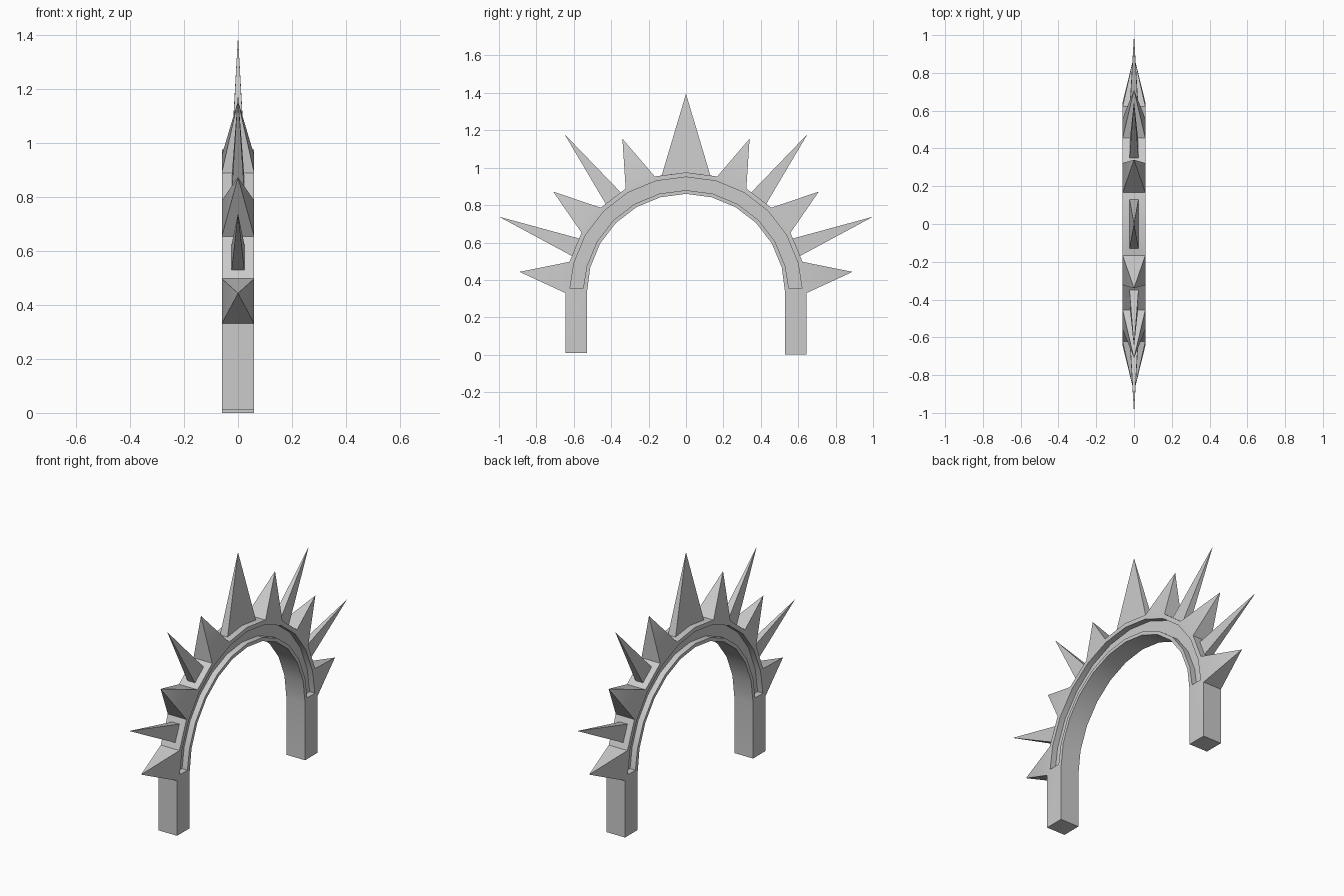
import bpy, bmesh
from math import sin, cos, radians

if "Cube" in bpy.data.objects:
    bpy.data.objects.remove(bpy.data.objects["Cube"])

CZ = 0.33                      # height of the arch centre
RO, RI = 0.645, 0.53           # outer and inner radius
GO, GI = 0.62, 0.55            # groove radii
HX, FX = 0.06, 0.026           # half thickness, groove floor offset
GROOVE_END = 0.355
ANGLES = [-90 + 15 * i for i in range(13)]

bm = bmesh.new()


def polar(r, deg, x):
    a = radians(deg)
    return (x, r * sin(a), CZ + r * cos(a))


def face(*verts):
    return bm.faces.new(verts)


def ring(r, x, groove=False):
    verts = [bm.verts.new(polar(r, a, x)) for a in ANGLES]
    if groove:
        verts[0].co.z = verts[-1].co.z = GROOVE_END
    return verts


# Side faces with a sunken groove on each
outer, inner = {}, {}
for s in (-1, 1):
    outer[s], inner[s] = ring(RO, s * HX), ring(RI, s * HX)
    strips = [outer[s], ring(GO, s * HX, True), ring(GO, s * FX, True),
              ring(GI, s * FX, True), ring(GI, s * HX, True), inner[s]]
    for a, b in zip(strips, strips[1:]):
        for i in range(12):
            face(a[i], a[i + 1], b[i + 1], b[i])
    for e in (0, 12):
        face(*[strips[k][e] for k in (1, 2, 3, 4)])
        face(*[strips[k][e] for k in (0, 1, 4, 5)])

# Underside of the arch
for i in range(12):
    face(inner[-1][i], inner[-1][i + 1], inner[1][i + 1], inner[1][i])

# Straight legs
for e, foot_z in ((0, 0.01), (12, 0.0)):
    top = [outer[-1][e], outer[1][e], inner[1][e], inner[-1][e]]
    foot = [bm.verts.new((v.co.x, v.co.y, foot_z)) for v in top]
    for k in range(4):
        n = (k + 1) % 4
        if k != 1 and k != 3:
            face(top[k], top[n], foot[n], foot[k])
        else:
            face(top[n], top[k], foot[k], foot[n])
    face(*foot)


def spike(i, j, tip, inset=False):
    """Pull ring segments i..j out to a point, optionally from a narrower base."""
    loop = outer[1][i:j + 1] + outer[-1][i:j + 1][::-1]
    if inset:
        mid = (loop[0].co + loop[-1].co + loop[j - i].co + loop[j - i + 1].co) / 4
        keep = 0.78 if j - i > 1 else 0.6
        base = []
        for v in loop:
            co = v.co.copy()
            co.y = mid.y + (co.y - mid.y) * keep
            co.z = mid.z + (co.z - mid.z) * keep if j - i == 1 else co.z
            if j - i > 1 and abs(co.y) > 0.01:
                co.z += 0.005
            co.x *= 0.4
            base.append(bm.verts.new(co))
        for k in range(len(loop)):
            n = (k + 1) % len(loop)
            face(loop[k], loop[n], base[n], base[k])
        loop = base
    t = bm.verts.new((0, tip[0], tip[1]))
    for k in range(len(loop)):
        face(loop[k], loop[(k + 1) % len(loop)], t)


# Crown of spikes: a central one, then five mirrored pairs
spike(5, 7, (0, 1.395), True)
TIPS = [(0.34, 1.155, False), (0.65, 1.18, True), (0.71, 0.872, False),
        (1.0, 0.738, True), (0.89, 0.443, False)]
for k, (y, z, thin) in enumerate(TIPS):
    spike(7 + k, 8 + k, (y, z), thin)
    spike(4 - k, 5 - k, (-y, z), thin)

bmesh.ops.recalc_face_normals(bm, faces=bm.faces[:])
mesh = bpy.data.meshes.new("spiked_arch")
bm.to_mesh(mesh)
bm.free()
arch = bpy.data.objects.new("spiked_arch", mesh)
bpy.context.collection.objects.link(arch)
bpy.context.view_layer.objects.active = arch
arch.select_set(True)
bpy.ops.object.shade_smooth_by_angle(angle=radians(35))
